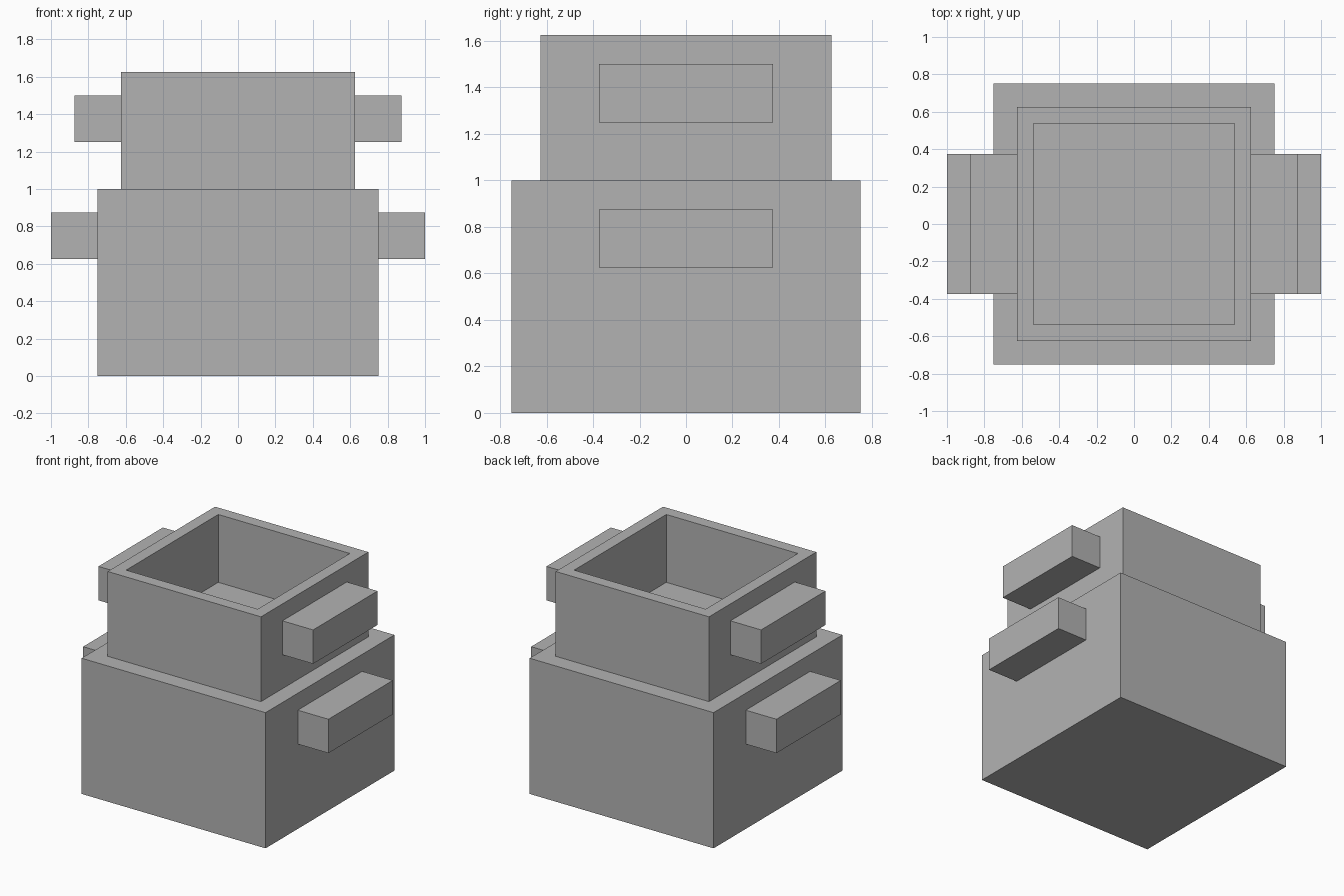
import bpy, bmesh
from mathutils import Matrix, Vector

cube = bpy.data.objects.get("Cube")
if cube:
    bpy.data.objects.remove(cube, do_unlink=True)

# Single flat grey
grey = bpy.data.materials.new("light_grey")
grey.use_nodes = True
colour = (0.45, 0.45, 0.45, 1.0)
grey.diffuse_color = colour
grey.node_tree.nodes["Principled BSDF"].inputs["Base Color"].default_value = colour


def box(name, size, centre, cavity=None):
    """Box; cavity = (wall, depth) sinks an open hollow into its top."""
    bm = bmesh.new()
    bmesh.ops.create_cube(bm, size=1, matrix=Matrix.Diagonal((*size, 1)))
    if cavity:
        wall, depth = cavity
        top = max(bm.faces, key=lambda f: f.calc_center_median().z)
        bmesh.ops.inset_region(bm, faces=[top], thickness=wall)
        # Extrude the inner face straight down
        ret = bmesh.ops.extrude_face_region(bm, geom=[top])
        verts = [g for g in ret["geom"] if isinstance(g, bmesh.types.BMVert)]
        bmesh.ops.translate(bm, verts=verts, vec=Vector((0, 0, -depth)))
        if top.is_valid:
            bmesh.ops.delete(bm, geom=[top], context='FACES_ONLY')
        bmesh.ops.recalc_face_normals(bm, faces=bm.faces)
    mesh = bpy.data.meshes.new(name)
    bm.to_mesh(mesh)
    bm.free()
    mesh.materials.append(grey)
    obj = bpy.data.objects.new(name, mesh)
    obj.location = centre
    bpy.context.collection.objects.link(obj)
    return obj


# Lower block and open-topped collar
box("lower_block", (1.5, 1.5, 1.0), (0, 0, 0.5))
box("upper_collar", (1.25, 1.25, 0.625), (0, 0, 1.3125), cavity=(0.125, 0.5))

# Side bars on both tiers
for side, sign in (("left", 1), ("right", -1)):
    box(f"lower_bar_{side}", (0.25, 0.75, 0.25), (sign * 0.875, 0, 0.75))
    box(f"upper_bar_{side}", (0.25, 0.75, 0.25), (sign * 0.75, 0, 1.375))
